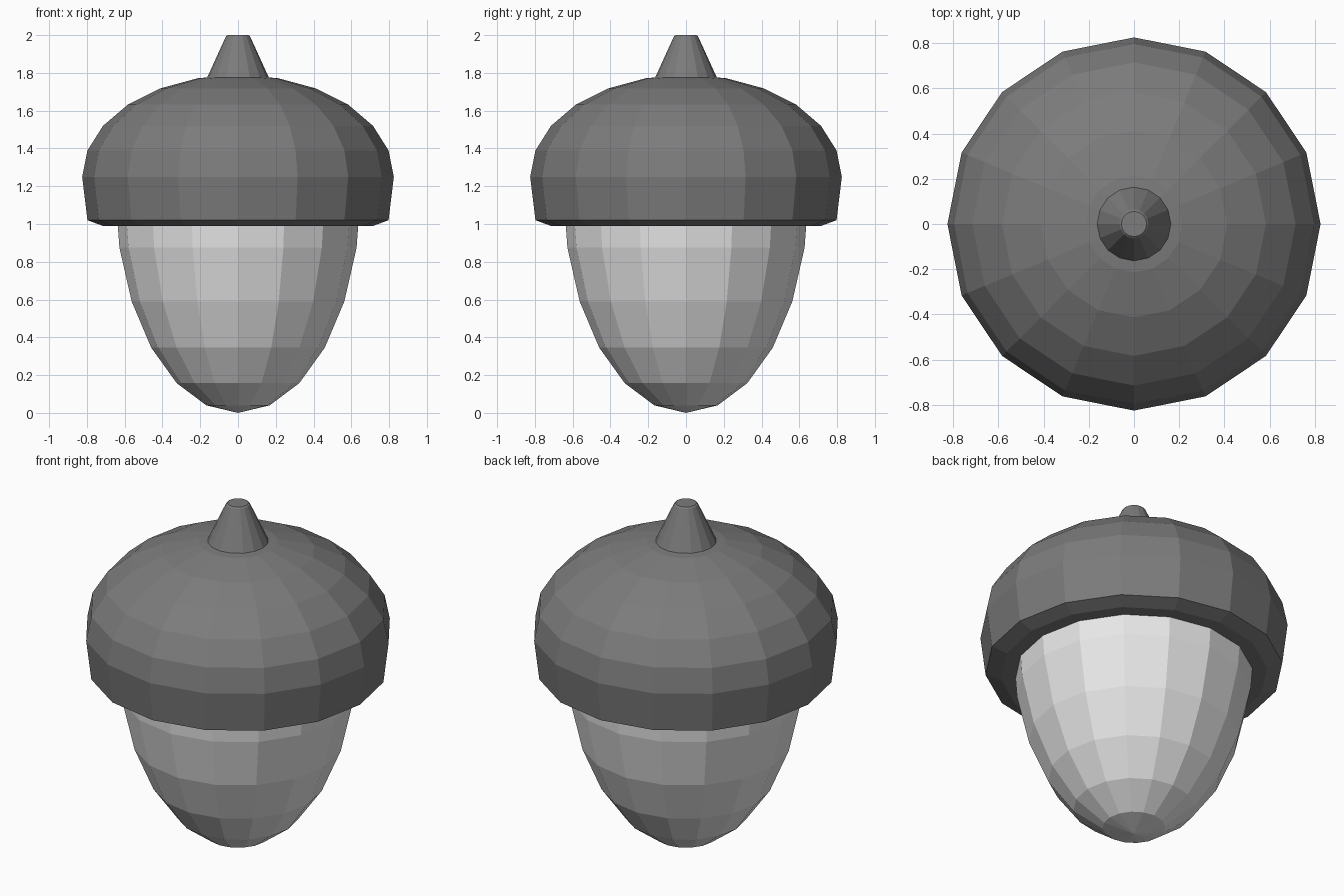
import bpy, bmesh, math

if "Cube" in bpy.data.objects:
    bpy.data.objects.remove(bpy.data.objects["Cube"])

SIDES = 16


def material(name, rgb):
    m = bpy.data.materials.new(name)
    m.diffuse_color = (*rgb, 1)
    m.use_nodes = True
    m.node_tree.nodes["Principled BSDF"].inputs["Base Color"].default_value = m.diffuse_color
    return m


def lathe(name, profile, mat):
    """Revolve (radius, z) points around z; radius 0 makes a pole."""
    bm = bmesh.new()
    rings = []
    for r, z in profile:
        if r < 1e-5:
            rings.append([bm.verts.new((0, 0, z))] * SIDES)
        else:
            rings.append([bm.verts.new((r * math.cos(a), r * math.sin(a), z))
                          for a in (2 * math.pi * i / SIDES for i in range(SIDES))])
    for low, high in zip(rings, rings[1:]):
        for i in range(SIDES):
            j = (i + 1) % SIDES
            corners = [low[i], low[j], high[j], high[i]]
            bm.faces.new(list(dict.fromkeys(corners)))
    bmesh.ops.recalc_face_normals(bm, faces=bm.faces[:])
    mesh = bpy.data.meshes.new(name)
    bm.to_mesh(mesh)
    bm.free()
    mesh.materials.append(mat)
    obj = bpy.data.objects.new(name, mesh)
    bpy.context.collection.objects.link(obj)
    return obj


def arc(radius, height, z, start, end):
    """Ellipse profile in 15 degree steps, measured from the bottom pole."""
    return [(radius * math.sin(math.radians(d)), z - height * math.cos(math.radians(d)))
            for d in range(start, end + 1, 15)]


light_grey = material("light_grey", (0.8, 0.8, 0.8))
dark_grey = material("dark_grey", (0.2, 0.2, 0.2))

# Nut: lower half of a stretched ball, closed inside the cap
lathe("nut", arc(0.65, 1.18, 1.18, 0, 90) + [(0, 1.18)], light_grey)

# Cap: domed top with a chamfered rim and flat underside
rim = [(0, 0.99), (0.715, 0.99), (0.797, 1.02)]
lathe("cap", rim + arc(0.825, 0.54, 1.25, 90, 180), dark_grey)

# Stem: tapered stalk with a slightly softened tip
lathe("stem", [(0, 1.765), (0.168, 1.765), (0.064, 1.993), (0.056, 2.0), (0, 2.0)], dark_grey)
